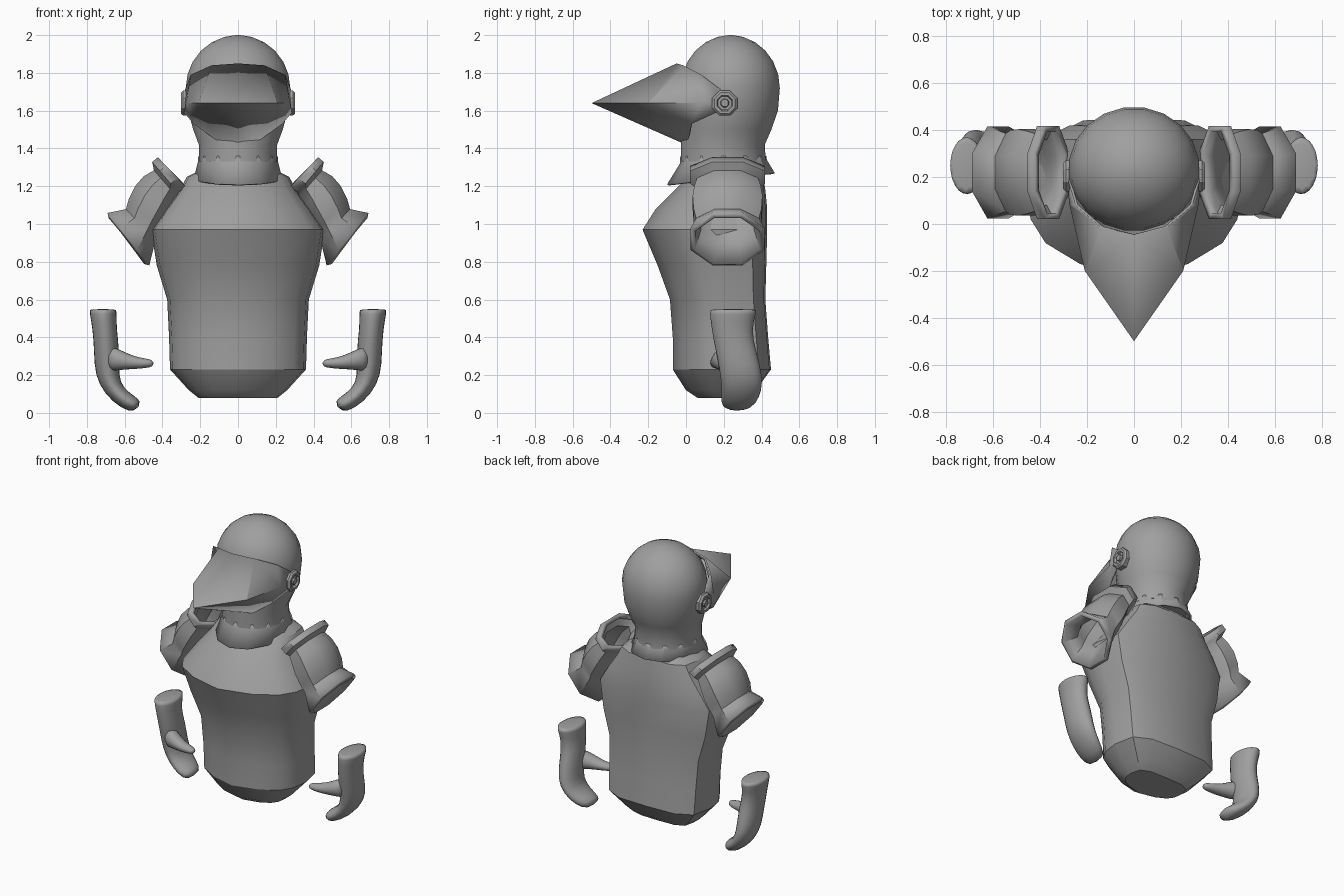
import bpy, bmesh, math
from math import sin, cos, pi

if "Cube" in bpy.data.objects:
    bpy.data.objects.remove(bpy.data.objects["Cube"])

steel = bpy.data.materials.new("steel grey")
steel.use_nodes = True
GREY = (0.35, 0.35, 0.35, 1)
steel.diffuse_color = GREY
steel.node_tree.nodes["Principled BSDF"].inputs["Base Color"].default_value = GREY


def finish(name, bm, mirror=False, thickness=0, subdiv=0, angle=30):
    """Turn a bmesh into a shaded object with its modifiers."""
    bmesh.ops.recalc_face_normals(bm, faces=bm.faces)
    mesh = bpy.data.meshes.new(name)
    bm.to_mesh(mesh)
    bm.free()
    mesh.materials.append(steel)
    ob = bpy.data.objects.new(name, mesh)
    bpy.context.collection.objects.link(ob)
    bpy.ops.object.select_all(action='DESELECT')
    ob.select_set(True)
    bpy.context.view_layer.objects.active = ob
    bpy.ops.object.shade_smooth_by_angle(angle=math.radians(angle))
    if mirror:
        ob.modifiers.new("Mirror", 'MIRROR').merge_threshold = 0.002
    if thickness:
        solid = ob.modifiers.new("Solidify", 'SOLIDIFY')
        solid.thickness = thickness
        solid.offset = -1
    if subdiv:
        sub = ob.modifiers.new("Subdivision", 'SUBSURF')
        sub.levels = sub.render_levels = subdiv
    return ob


def ngon(n, turn=0.0):
    return [(cos(2 * pi * (i + turn) / n), sin(2 * pi * (i + turn) / n)) for i in range(n)]


def loft(name, rings, section, caps=True, **options):
    """Each ring: two opposite points in xz, then centre and half width in y, then tilt."""
    bm = bmesh.new()
    loops = []
    for x1, z1, x2, z2, yc, yh, *tilt in rings:
        t = tilt[0] if tilt else 0
        loops.append([bm.verts.new(((x1 + x2) / 2 + u * (x1 - x2) / 2, yc + v * yh,
                                    (z1 + z2) / 2 + u * (z1 - z2) / 2 + t * v))
                      for u, v in section])
    n = len(section)
    for a, b in zip(loops, loops[1:]):
        for i in range(n):
            j = (i + 1) % n
            bm.faces.new((a[i], a[j], b[j], b[i]))
    if caps:
        bm.faces.new(loops[0])
        bm.faces.new(loops[-1])
    return finish(name, bm, **options)


def level(z, w, front, back, tilt=0):
    """A horizontal ring from its height, half width and depth range."""
    return (w, z, -w, z, (front + back) / 2, (back - front) / 2, tilt)


# Breastplate: a faceted section swept up the body
half = [(0, -1), (.5, -.82), (.82, -.55), (.96, -.24), (1, .2), (.92, .75), (.6, .97), (0, 1)]
torso_section = half + [(-x, y) for x, y in half[-2:0:-1]]
loft("breastplate", [
    level(.08, .21, .06, .32), level(.12, .26, .0, .37), level(.23, .36, -.07, .45),
    level(.4, .365, -.07, .435), level(.6, .375, -.085, .42), level(.78, .43, -.15, .425),
    level(.97, .46, -.23, .43), level(1.08, .385, -.16, .43), level(1.18, .31, -.06, .42),
    level(1.25, .27, .01, .41), level(1.285, .2, .06, .38)], torso_section)

# Helmet dome, running down into the neck
dome = [level(1.72 + .28 * sin(a), .28 * cos(a), .235 - .265 * cos(a), .235 + .265 * cos(a))
        for a in [math.radians(d) for d in (0, 15, 30, 45, 60, 75, 87)]]
loft("helmet", [
    level(1.33, .21, -.03, .425), level(1.42, .21, -.03, .42), level(1.5, .24, -.03, .455),
    level(1.6, .268, -.03, .49)] + dome, ngon(20, .5))

# Flared collar, lower at the front
loft("collar", [
    level(1.24, .235, -.1, .47, .03), level(1.33, .212, -.032, .428, .01),
    level(1.36, .21, -.03, .425)], ngon(12), caps=False, thickness=.012)

# Beaked visor: upper edge, ridge and lower edge
rows = [
    [(0, -.05, 1.85), (.14, -.015, 1.84), (.25, .08, 1.79), (.285, .2, 1.7)],
    [(0, -.5, 1.64), (.21, -.2, 1.64), (.275, .08, 1.64), (.29, .22, 1.64)],
    [(0, .0, 1.42), (.11, .01, 1.44), (.235, .03, 1.53), (.285, .16, 1.59)]]
bm = bmesh.new()
grid = [[bm.verts.new(p) for p in row] for row in rows]
for a, b in zip(grid, grid[1:]):
    for i in range(3):
        bm.faces.new((a[i], b[i], b[i + 1], a[i + 1]))
finish("visor", bm, mirror=True, thickness=.012)

# Visor hinges: eight-sided washer, recess and bolt
loft("visor_hinges", [
    (x, 1.64 + r, x, 1.64 - r, .205, r)
    for x, r in ((.24, .072), (.29, .072), (.302, .06), (.302, .045), (.288, .038),
                 (.288, .024), (.302, .02))], ngon(8, .5), mirror=True)

# Upper arm guards: hollow, with a raised inner rim and a flared cuff
loft("arm_guards", [
    (.43, 1.36, .27, 1.19, .22, .215), (.46, 1.335, .31, 1.16, .22, .215),
    (.45, 1.29, .32, 1.14, .22, .175), (.505, 1.26, .34, 1.08, .22, .19),
    (.55, 1.21, .365, 1.02, .22, .2), (.585, 1.14, .4, .96, .22, .195),
    (.6, 1.085, .43, .91, .22, .18), (.7, 1.07, .46, .77, .22, .212)],
    ngon(8, .5), caps=False, mirror=True, thickness=.03, angle=40)

# Mitten hands with a separate thumb
loft("hands", [
    (.79, .55, .64, .55, .25, .13), (.79, .54, .64, .54, .25, .13),
    (.77, .43, .64, .44, .24, .108), (.765, .32, .625, .34, .265, .112),
    (.76, .2, .63, .19, .295, .115), (.71, .1, .605, .135, .295, .11),
    (.62, .02, .555, .095, .28, .1), (.545, .0, .505, .06, .265, .07)],
    ngon(12), mirror=True, subdiv=1, angle=180)
loft("thumbs", [
    (.7, .37, .7, .21, .22, .07), (.63, .34, .63, .225, .19, .06),
    (.55, .3, .55, .23, .17, .045), (.49, .29, .49, .235, .16, .035),
    (.445, .28, .445, .245, .155, .022)], ngon(10), mirror=True, subdiv=1, angle=180)
